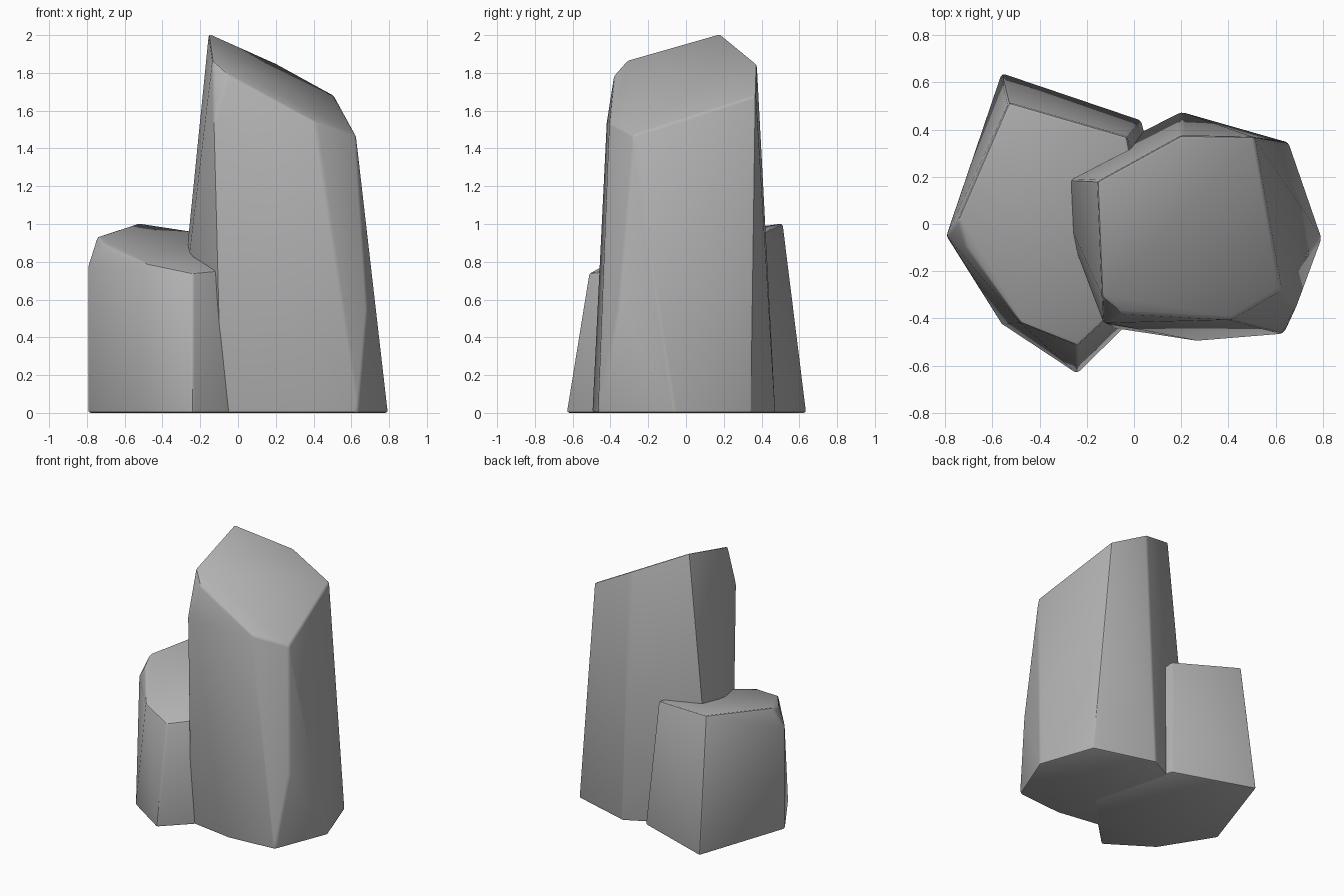
import bpy, bmesh, math

if "Cube" in bpy.data.objects:
    bpy.data.objects.remove(bpy.data.objects["Cube"])

stone = bpy.data.materials.new("grey stone")
stone.use_nodes = True
colour = (0.45, 0.45, 0.45, 1)
stone.diffuse_color = colour
stone.node_tree.nodes["Principled BSDF"].inputs["Base Color"].default_value = colour


def rock(name, base, corners):
    """Convex faceted column: base outline on the ground plus upper corners."""
    bm = bmesh.new()
    for p in [(x, y, 0) for x, y in base] + corners:
        bm.verts.new(p)
    hull = bmesh.ops.convex_hull(bm, input=bm.verts)
    loose = [v for v in bm.verts if not v.link_faces]
    bmesh.ops.delete(bm, geom=loose, context='VERTS')
    bmesh.ops.dissolve_limit(bm, angle_limit=math.radians(4),
                             verts=bm.verts, edges=bm.edges)
    bmesh.ops.recalc_face_normals(bm, faces=bm.faces)
    # Soften the worn edges
    sharp = [e for e in bm.edges if e.calc_face_angle(0) > math.radians(18)]
    bmesh.ops.bevel(bm, geom=sharp, offset=0.014, segments=2, profile=0.5,
                    affect='EDGES', clamp_overlap=True)
    mesh = bpy.data.meshes.new(name)
    bm.to_mesh(mesh)
    bm.free()
    mesh.materials.append(stone)
    obj = bpy.data.objects.new(name, mesh)
    bpy.context.collection.objects.link(obj)
    bpy.ops.object.select_all(action='DESELECT')
    obj.select_set(True)
    bpy.context.view_layer.objects.active = obj
    bpy.ops.object.shade_smooth_by_angle(angle=math.radians(30))
    return obj


# Tall column with a slanted top
rock("tall_rock",
     [(0.795, -0.06), (0.655, 0.345), (0.2, 0.475), (-0.36, 0.19),
      (-0.09, -0.44), (0.27, -0.495), (0.635, -0.465)],
     [(-0.155, 0.18, 2.01), (0.2, 0.375, 1.85), (0.51, 0.37, 1.68),
      (0.625, -0.28, 1.47), (0.41, -0.405, 1.54), (-0.05, -0.38, 1.79),
      (-0.135, -0.31, 1.87), (-0.13, -0.42, 1.54), (-0.1, -0.43, 0.76),
      (0.685, -0.36, 0.55)])

# Short column leaning into the tall one
rock("short_rock",
     [(-0.795, -0.05), (-0.56, 0.64), (0.03, 0.44), (0.2, -0.2),
      (-0.24, -0.635), (-0.56, -0.425)],
     [(-0.53, 0.515, 1.005), (-0.03, 0.37, 0.93), (0.08, -0.22, 0.77),
      (-0.24, -0.515, 0.74), (-0.48, -0.42, 0.79), (-0.71, -0.1, 0.89),
      (-0.745, 0.02, 0.935), (-0.795, -0.05, 0.78)])
